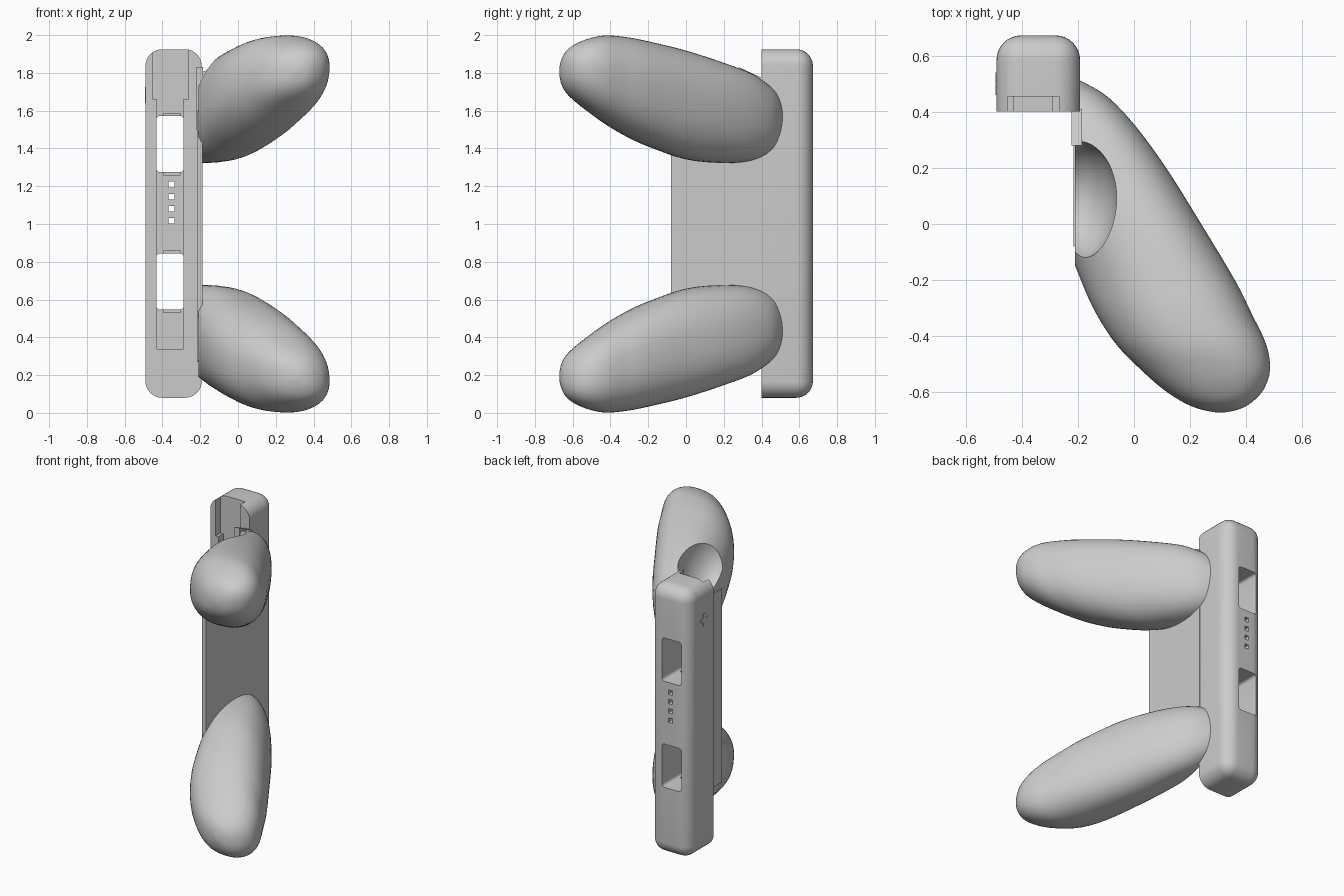
import bpy, bmesh, math
from mathutils import Vector

cube = bpy.data.objects.get("Cube")
if cube:
    bpy.data.objects.remove(cube)

# Single plastic colour
grey = bpy.data.materials.new("grey_plastic")
grey.use_nodes = True
COLOUR = (0.6, 0.6, 0.6, 1)
grey.diffuse_color = COLOUR
grey.node_tree.nodes["Principled BSDF"].inputs["Base Color"].default_value = COLOUR


def make_object(name, bm):
    bmesh.ops.recalc_face_normals(bm, faces=bm.faces)
    mesh = bpy.data.meshes.new(name)
    bm.to_mesh(mesh)
    bm.free()
    mesh.materials.append(grey)
    obj = bpy.data.objects.new(name, mesh)
    bpy.context.collection.objects.link(obj)
    return obj


def add_box(bm, lo, hi):
    lo, hi = Vector(lo), Vector(hi)
    for v in bmesh.ops.create_cube(bm, size=1)["verts"]:
        v.co = (lo + hi) / 2 + v.co * (hi - lo)


def box(name, lo, hi, bevel=0, pick=None, segments=4):
    bm = bmesh.new()
    add_box(bm, lo, hi)
    if bevel:
        edges = [e for e in bm.edges if pick(e)]
        bmesh.ops.bevel(bm, geom=edges, offset=bevel, segments=segments,
                        profile=0.5, affect='EDGES')
    return make_object(name, bm)


def cut(obj, cutter):
    mod = obj.modifiers.new("cut", 'BOOLEAN')
    mod.operation = 'DIFFERENCE'
    mod.solver = 'EXACT'
    mod.object = cutter
    bpy.context.view_layer.objects.active = obj
    bpy.ops.object.modifier_apply(modifier=mod.name)
    bpy.data.objects.remove(cutter)


def smooth(obj, angle=35):
    bpy.ops.object.select_all(action='DESELECT')
    obj.select_set(True)
    bpy.context.view_layer.objects.active = obj
    bpy.ops.object.shade_smooth_by_angle(angle=math.radians(angle))


def along_y(e):
    d = e.verts[0].co - e.verts[1].co
    return abs(d.y) > 0.01


# Rail: block with a flat front and rounded back and corners
FRONT, BACK = 0.4, 0.672
rail = box("rail", (-0.49, FRONT, 0.08), (-0.192, BACK, 1.925), 0.088,
           lambda e: max(v.co.y for v in e.verts) > BACK - 0.01, 8)

# Slide channel, wider and open at the top
cut(rail, box("channel", (-0.43, 0.3, 0.335), (-0.29, 0.455, 1.7)))
cut(rail, box("channel_mouth", (-0.45, 0.3, 1.66), (-0.265, 0.455, 2.1)))

# Two windows with a shallow notch at each end
for low in (0.547, 1.275):
    cut(rail, box("window", (-0.432, 0.2, low), (-0.288, 0.9, low + 0.297),
                  0.02, along_y))
    cut(rail, box("notch", (-0.395, 0.3, low - 0.015), (-0.305, 0.5, low + 0.31)))

# Row of four indicator holes
for i in range(4):
    z = 1.017 + i * 0.064
    cut(rail, box("hole", (-0.367, 0.2, z - 0.015), (-0.337, 0.9, z + 0.015)))
smooth(rail)

# Plus mark on the side of the rail
bm = bmesh.new()
add_box(bm, (-0.493, 0.46, 1.67), (-0.485, 0.54, 1.695))
add_box(bm, (-0.493, 0.487, 1.64), (-0.485, 0.513, 1.725))
make_object("plus_mark", bm)

# Web joining the rail to the grips, with a taller rear tab sloping to the rail
box("web_plate", (-0.216, -0.08, 0.27), (-0.188, 0.41, 1.6))
tab = box("web_tab", (-0.222, 0.28, 1.5), (-0.186, 0.41, 1.83))
for v in tab.data.vertices:
    if v.co.y > 0.4 and v.co.z > 1.8:
        v.co.z = 1.77

# Grip sections from back to front: y, x range, z range
SECTIONS = [
    (0.535, -0.42, -0.245, 1.49, 1.60),
    (0.50, -0.40, -0.17, 1.425, 1.67),
    (0.45, -0.39, -0.09, 1.373, 1.725),
    (0.35, -0.36, 0.005, 1.335, 1.795),
    (0.20, -0.33, 0.115, 1.323, 1.853),
    (0.00, -0.265, 0.24, 1.342, 1.918),
    (-0.20, -0.19, 0.36, 1.41, 1.967),
    (-0.32, -0.135, 0.42, 1.465, 1.99),
    (-0.43, -0.063, 0.472, 1.53, 1.998),
    (-0.52, 0.025, 0.485, 1.595, 1.98),
    (-0.59, 0.105, 0.462, 1.65, 1.95),
    (-0.635, 0.175, 0.42, 1.695, 1.915),
    (-0.66, 0.235, 0.375, 1.74, 1.87),
    (-0.671, 0.29, 0.325, 1.79, 1.825),
]


def refined(rows, steps=4):
    """Catmull-Rom interpolation between the sections."""
    rows = [rows[0]] + rows + [rows[-1]]
    for a, b, c, d in zip(rows, rows[1:], rows[2:], rows[3:]):
        for s in range(steps):
            t = s / steps
            yield [q + t * ((r - p) + t * (2 * p - 5 * q + 4 * r - w
                   + t * (3 * (q - r) + w - p))) / 2
                   for p, q, r, w in zip(a, b, c, d)]
    yield rows[-1]


def full(v):
    """Fatten a circle coordinate towards a superellipse."""
    return math.copysign(abs(v) ** 0.88, v)


def grip(name, flip):
    bm = bmesh.new()
    count = 48
    rings = []
    for y, x0, x1, z0, z1 in refined(SECTIONS):
        ring = []
        for k in range(count):
            a = 2 * math.pi * (k + 0.5) / count
            x = (x0 + x1) / 2 + (x1 - x0) / 2 * full(math.cos(a))
            z = (z0 + z1) / 2 + (z1 - z0) / 2 * full(math.sin(a + 0.2))
            ring.append(bm.verts.new((x, y, 2 - z if flip else z)))
        rings.append(ring)
    for r, s in zip(rings, rings[1:]):
        for k in range(count):
            n = (k + 1) % count
            bm.faces.new((r[k], r[n], s[n], s[k]))
    bm.faces.new(rings[0])
    bm.faces.new(rings[-1])
    # Flat inner side against the web
    geom = bm.verts[:] + bm.edges[:] + bm.faces[:]
    bmesh.ops.bisect_plane(bm, geom=geom, plane_co=(-0.21, 0, 0),
                           plane_no=(-1, 0, 0), clear_outer=True)
    bmesh.ops.holes_fill(bm, edges=[e for e in bm.edges if e.is_boundary])
    return make_object(name, bm)


upper_grip = grip("upper_grip", False)
lower_grip = grip("lower_grip", True)

# Thumb hollow scooped from the upper grip
bm = bmesh.new()
bmesh.ops.create_uvsphere(bm, u_segments=48, v_segments=24, radius=1)
for v in bm.verts:
    v.co = Vector((-0.205 + 0.145 * v.co.x, 0.085 + 0.215 * v.co.y,
                   1.85 + 0.235 * v.co.z))
cut(upper_grip, make_object("thumb_hollow", bm))
for g in (upper_grip, lower_grip):
    smooth(g, 40)
